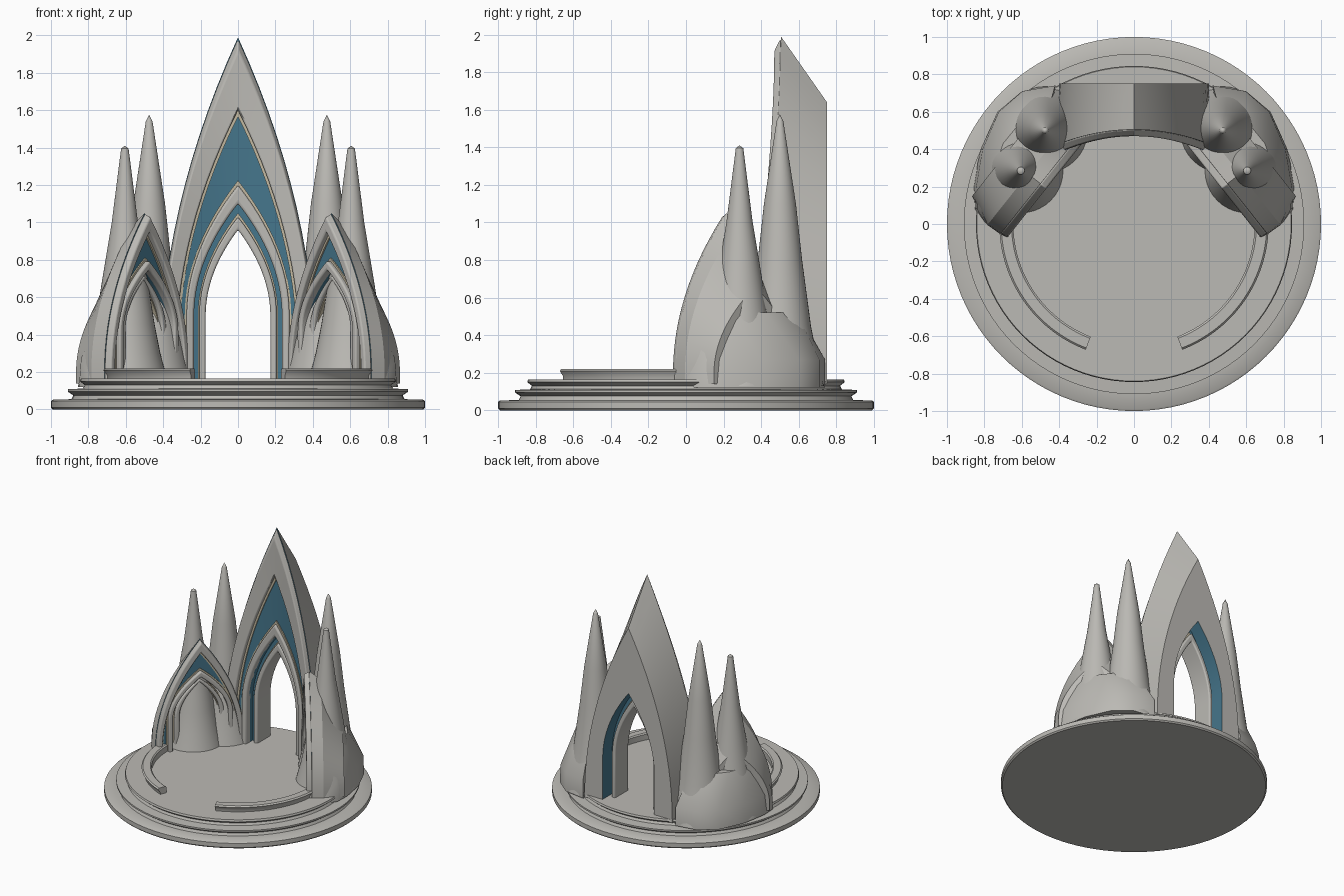
import bpy, bmesh, math
from mathutils import Matrix, Vector

cube = bpy.data.objects.get("Cube")
if cube:
    bpy.data.objects.remove(cube)


def material(name, rgb):
    m = bpy.data.materials.new(name)
    m.use_nodes = True
    m.diffuse_color = (*rgb, 1)
    m.node_tree.nodes["Principled BSDF"].inputs["Base Color"].default_value = (*rgb, 1)
    return m


stone = material("pale_stone", (0.50, 0.49, 0.46))
blue = material("slate_blue", (0.06, 0.18, 0.26))
beige = material("beige_trim", (0.55, 0.49, 0.36))
PALETTE = [stone, blue, beige]
STONE, BLUE, BEIGE = range(3)


def finish(name, bm, bevel=0.0, angle=35):
    bmesh.ops.remove_doubles(bm, verts=bm.verts, dist=0.0001)
    bmesh.ops.recalc_face_normals(bm, faces=bm.faces)
    me = bpy.data.meshes.new(name)
    bm.to_mesh(me)
    bm.free()
    for m in PALETTE:
        me.materials.append(m)
    ob = bpy.data.objects.new(name, me)
    bpy.context.collection.objects.link(ob)
    bpy.ops.object.select_all(action="DESELECT")
    ob.select_set(True)
    bpy.context.view_layer.objects.active = ob
    bpy.ops.object.shade_smooth_by_angle(angle=math.radians(angle))
    if bevel:
        mod = ob.modifiers.new("soft_edges", "BEVEL")
        mod.width, mod.segments = bevel, 3
        mod.limit_method = "ANGLE"
        mod.angle_limit = math.radians(50)
    return ob


def lathe(name, profile, centre=(0, 0), start=0, end=360, steps=96):
    """Turn (radius, height) points about a vertical axis."""
    bm = bmesh.new()
    full = end - start == 360
    rings = []
    for i in range(steps if full else steps + 1):
        a = math.radians(start + (end - start) * i / steps)
        rings.append([bm.verts.new((centre[0] + r * math.cos(a), centre[1] + r * math.sin(a), z))
                      for r, z in profile])
    pairs = list(zip(rings, rings[1:])) + ([(rings[-1], rings[0])] if full else [])
    for p, q in pairs:
        for k in range(len(profile) - 1):
            bm.faces.new((p[k], q[k], q[k + 1], p[k + 1]))
    if not full:
        for p, q in pairs:
            bm.faces.new((p[-1], q[-1], q[0], p[0]))
        bm.faces.new(rings[0])
        bm.faces.new(rings[-1])
    return finish(name, bm)


def arch(w, spring, apex, n=14):
    """Pointed arch outline from the right foot over the apex to the left foot."""
    right = [(w, 0.14)]
    for i in range(n + 1):
        t = i / n
        right.append((w * (1 - t * t), spring + (apex - spring) * t))
    return right + [(-x, z) for x, z in reversed(right[:-1])]


def band(name, place, outer, inner, y0, y1, mats, back=None, bevel=0.0):
    """Arched band between two outlines; mats are outside, back, reveal, front.
    Without an inner outline it is a solid block."""
    bm = bmesh.new()
    o0, o1 = arch(*outer), arch(*(back or outer))
    rows = [[(p, y0) for p in o0], [(p, y1) for p in o1]]
    if inner:
        rows += [[(p, y1) for p in arch(*inner)], [(p, y0) for p in arch(*inner)]]
    rows = [[bm.verts.new(place(x, y, z)) for (x, z), y in row] for row in rows]
    count = len(rows)
    for k in range(count if inner else 1):
        a, b = rows[k], rows[(k + 1) % count]
        for i in range(len(a) - 1):
            bm.faces.new((a[i], a[i + 1], b[i + 1], b[i])).material_index = mats[k]
    if inner:
        for i in (0, -1):
            bm.faces.new([r[i] for r in rows])
    else:
        bm.faces.new(rows[0]).material_index = mats[3]
        bm.faces.new(rows[1]).material_index = mats[1]
        bm.faces.new((rows[0][0], rows[0][-1], rows[1][-1], rows[1][0]))
    return finish(name, bm, bevel)


def hull(name, points):
    bm = bmesh.new()
    for p in points:
        bm.verts.new(p)
    res = bmesh.ops.convex_hull(bm, input=bm.verts)
    loose = [v for v in bm.verts if not v.link_faces]
    bmesh.ops.delete(bm, geom=loose, context="VERTS")
    return finish(name, bm, angle=60)


ALL_STONE = (STONE,) * 4
ALL_BLUE = (BLUE,) * 4
ALL_BEIGE = (BEIGE,) * 4

# Stepped round base with undercut treads
lathe("stepped_base", [(0, 0), (0.99, 0), (1, 0.01), (1, 0.045), (0.99, 0.052),
                       (0.89, 0.055), (0.88, 0.075), (0.91, 0.095), (0.91, 0.108),
                       (0.83, 0.112), (0.82, 0.13), (0.845, 0.15), (0.84, 0.165), (0, 0.165)])


# Main gate, its front bowed inward and its back flat
def gate_place(x, y, z):
    return Vector((x, y - 0.55 * x * x * (0.75 - y) / 0.28, z))


GABLE, PANEL = (0.42, 0.16, 1.99), (0.33, 0.3, 1.6)
band("gate_gable_frame", gate_place, (0.41, 0.16, 1.92), PANEL, 0.47, 0.505,
     ALL_STONE, back=GABLE, bevel=0.008)
band("gate_body", gate_place, GABLE, (0.235, 0.5, 1.1), 0.505, 0.75,
     (STONE, STONE, BLUE, BLUE), back=(0.40, 0.16, 1.64))
band("gate_panel_trim", gate_place, PANEL, (0.316, 0.3, 1.565), 0.495, 0.51, ALL_BEIGE)
band("gate_outer_trim", gate_place, (0.285, 0.5, 1.225), (0.26, 0.5, 1.17), 0.495, 0.51, ALL_BEIGE)
band("gate_outer_moulding", gate_place, (0.275, 0.5, 1.2), (0.235, 0.5, 1.1), 0.475, 0.53,
     ALL_STONE, bevel=0.012)
band("gate_recess", gate_place, (0.24, 0.5, 1.105), (0.19, 0.5, 1.0), 0.55, 0.64, ALL_BLUE)
band("gate_inner_trim", gate_place, (0.215, 0.5, 1.05), (0.18, 0.5, 0.97), 0.54, 0.65, ALL_BEIGE)
band("gate_inner_moulding", gate_place, (0.207, 0.5, 1.03), (0.173, 0.5, 0.96), 0.515, 0.68,
     ALL_STONE, bevel=0.01)

# Everything that stands on both sides
SPIRES = {
    "tall_spire": ((0.475, 0.5), [(0, 1.575), (0.018, 1.54), (0.085, 1.1), (0.118, 0.8),
                                  (0.165, 0.45), (0.2, 0.27), (0.235, 0.13)]),
    "short_spire": ((0.605, 0.285), [(0, 1.41), (0.02, 1.395), (0.07, 1.0), (0.12, 0.7),
                                     (0.16, 0.45), (0.19, 0.3), (0.235, 0.13)]),
}
MOUND_FOOT = [(0.78, -0.02), (0.85, 0.08), (0.855, 0.2), (0.82, 0.4), (0.73, 0.6),
              (0.6, 0.71), (0.42, 0.74), (0.45, 0.5)]
MOUND_TOP = [(0.73, 0.08), (0.765, 0.24), (0.7, 0.43), (0.57, 0.59), (0.46, 0.6), (0.5, 0.42)]
turn = Matrix.Translation((0.48, 0.2, 0)) @ Matrix.Rotation(math.radians(-51.5), 4, "Z")

for side, label in ((1, "left"), (-1, "right")):
    def chapel_place(x, y, z, s=side):
        p = turn @ Vector((x, y, z))
        p.x *= s
        return p

    # Raised rim on the floor, open at the front
    a, b = (-69, 0) if side == 1 else (180, 249)
    lathe(label + "_floor_rim", [(0.645, 0.15), (0.645, 0.212), (0.655, 0.22), (0.71, 0.22),
                                 (0.72, 0.21), (0.7, 0.18), (0.7, 0.15)], start=a, end=b, steps=40)

    # Spires and the mound that joins them
    for name, (c, profile) in SPIRES.items():
        lathe(label + "_" + name, profile, (c[0] * side, c[1]), steps=40)
    hull(label + "_mound", [(x * side, y, 0.12) for x, y in MOUND_FOOT]
         + [(0.48 * side + (x - 0.48) * side * 0.97, y, 0.27) for x, y in MOUND_FOOT[1:-1]]
         + [(x * side, y, 0.52) for x, y in MOUND_TOP])

    # Side chapel with a blind arch
    gable, panel = (0.345, 0.2, 1.05), (0.3, 0.2, 0.95)
    n = label + "_chapel_"
    band(n + "frame", chapel_place, (0.335, 0.2, 1.03), panel, -0.015, 0.025,
         ALL_STONE, back=gable, bevel=0.008)
    band(n + "face", chapel_place, gable, (0.22, 0.42, 0.75), 0.025, 0.11,
         (STONE, STONE, BLUE, BLUE), back=(0.35, 0.2, 0.98))
    band(n + "body", chapel_place, (0.35, 0.2, 0.98), None, 0.11, 0.27,
         (STONE, STONE, STONE, BLUE), back=(0.28, 0.2, 0.66))
    band(n + "panel_trim", chapel_place, panel, (0.288, 0.2, 0.93), 0.016, 0.03, ALL_BEIGE)
    band(n + "outer_trim", chapel_place, (0.262, 0.42, 0.81), (0.24, 0.42, 0.77), 0.016, 0.03,
         ALL_BEIGE)
    band(n + "outer_moulding", chapel_place, (0.252, 0.42, 0.795), (0.218, 0.42, 0.745),
         -0.01, 0.04, ALL_STONE, bevel=0.01)
    band(n + "inner_trim", chapel_place, (0.2, 0.42, 0.73), (0.15, 0.42, 0.68), 0.05, 0.112,
         ALL_BEIGE)
    band(n + "inner_moulding", chapel_place, (0.192, 0.42, 0.72), (0.157, 0.42, 0.69),
         0.025, 0.1, ALL_STONE, bevel=0.01)
